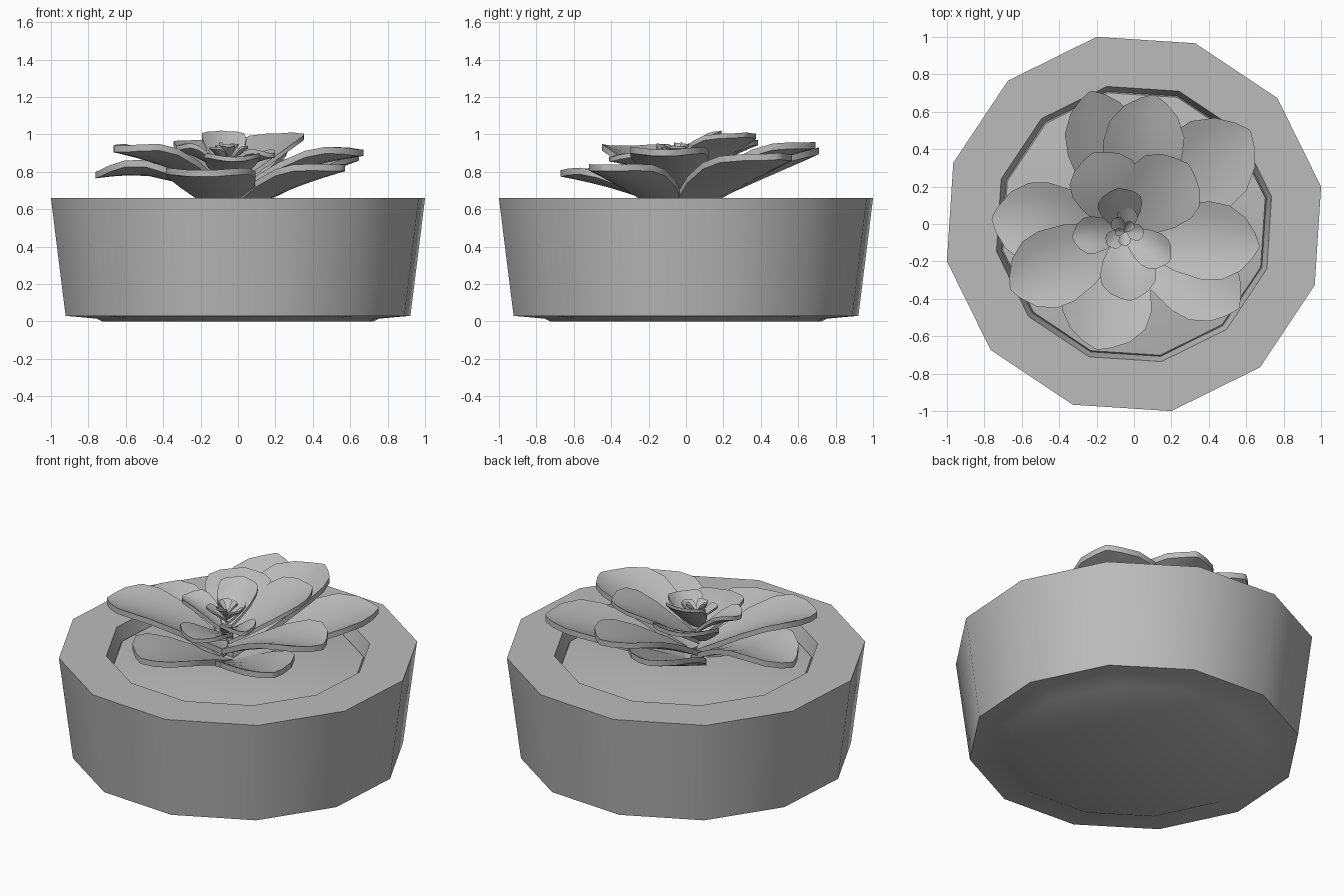
import bpy, bmesh, math
from mathutils import Vector

if "Cube" in bpy.data.objects:
    bpy.data.objects.remove(bpy.data.objects["Cube"])

grey = bpy.data.materials.new("plain_grey")
grey.use_nodes = True
grey.diffuse_color = (0.5, 0.5, 0.5, 1)
grey.node_tree.nodes["Principled BSDF"].inputs["Base Color"].default_value = (0.5, 0.5, 0.5, 1)

SIDES, TURN = 12, math.radians(11.3)
HEART = Vector((-0.05, -0.04))


def finish(name, bm, angle):
    bmesh.ops.recalc_face_normals(bm, faces=bm.faces)
    mesh = bpy.data.meshes.new(name)
    bm.to_mesh(mesh)
    bm.free()
    mesh.materials.append(grey)
    obj = bpy.data.objects.new(name, mesh)
    bpy.context.collection.objects.link(obj)
    bpy.ops.object.select_all(action='DESELECT')
    obj.select_set(True)
    bpy.context.view_layer.objects.active = obj
    bpy.ops.object.shade_smooth_by_angle(angle=math.radians(angle))
    return obj


def lathe(name, profile, angle):
    """Turn (radius, height) points into a twelve-sided solid, capped at both ends."""
    bm = bmesh.new()
    rings = []
    for r, z in profile:
        rings.append([bm.verts.new((r * math.cos(TURN + math.tau * i / SIDES),
                                    r * math.sin(TURN + math.tau * i / SIDES), z))
                      for i in range(SIDES)])
    for a, b in zip(rings, rings[1:]):
        for i in range(SIDES):
            j = (i + 1) % SIDES
            bm.faces.new((a[i], a[j], b[j], b[i]))
    bm.faces.new(rings[0])
    bm.faces.new(rings[-1])
    return finish(name, bm, angle)


# Pot with a low foot, a flat rim and a recessed bed
lathe("pot", [(0.74, 0), (0.77, 0.015), (0.94, 0.03), (1.02, 0.66),
              (0.75, 0.66), (0.72, 0.56)], 40)
lathe("soil", [(0.725, 0.56), (0.715, 0.58), (0.5, 0.61), (0.2, 0.63)], 40)

# Outline of a leaf: distance along it, share of its full width
OUTLINE = [(0, 0.25), (0.2, 0.58), (0.4, 0.86), (0.6, 1), (0.75, 0.95),
           (0.88, 0.68), (0.96, 0.32), (1, 0.04)]
ACROSS = [-1, -0.66, -0.33, 0, 0.33, 0.66, 1]


def leaf(name, tip, width, base_z, arch=0.03, cup=0.05, thick=0.035):
    """Cupped leaf from the heart of the plant to its tip; arch bows it upward."""
    bm = bmesh.new()
    end = Vector(tip[:2])
    run = end - HEART
    side = Vector((-run.y, run.x)).normalized()
    rows = []
    for t, share in OUTLINE:
        mid = HEART + run * t
        z = base_z + (tip[2] - base_z) * t + arch * math.sin(math.pi * t)
        row = []
        for v in ACROSS:
            p = mid + side * (v * share * width / 2)
            row.append(bm.verts.new((p.x, p.y, z + cup * (v * share) ** 2)))
        rows.append(row)
    for a, b in zip(rows, rows[1:]):
        for i in range(len(ACROSS) - 1):
            bm.faces.new((a[i], a[i + 1], b[i + 1], b[i]))
    bmesh.ops.recalc_face_normals(bm, faces=bm.faces)
    if sum(f.normal.z for f in bm.faces) < 0:
        bmesh.ops.reverse_faces(bm, faces=bm.faces)
    # Give the sheet a thickness below it
    top = list(bm.faces)
    extruded = bmesh.ops.extrude_face_region(bm, geom=top, use_keep_orig=True)
    for v in extruded["geom"]:
        if isinstance(v, bmesh.types.BMVert):
            v.co.z -= thick
    return finish(name, bm, 40)


# Outer ring
outer = [
    ((-0.23, 0.71, 0.93), 0.40, 0.60, 0.00),
    ((0.11, 0.69, 0.96), 0.43, 0.66, 0.03),
    ((0.62, 0.50, 0.90), 0.50, 0.60, 0.02),
    ((0.67, -0.12, 0.92), 0.42, 0.68, 0.04),
    ((0.56, -0.45, 0.84), 0.42, 0.60, 0.02),
    ((-0.20, -0.67, 0.81), 0.48, 0.62, 0.02),
    ((-0.66, -0.35, 0.94), 0.42, 0.68, 0.04),
    ((-0.76, 0.03, 0.80), 0.44, 0.64, 0.08),
]
for i, (tip, width, base, arch) in enumerate(outer):
    leaf(f"outer_leaf_{i + 1}", tip, width, base, arch)

# Middle ring
middle = [
    ((-0.22, 0.38, 0.97), 0.38, 0.74),
    ((0.29, 0.32, 1.01), 0.42, 0.74),
    ((-0.02, -0.41, 0.88), 0.30, 0.76),
    ((0.19, -0.20, 0.90), 0.20, 0.79),
    ((-0.33, -0.07, 0.94), 0.20, 0.79),
]
for i, (tip, width, base) in enumerate(middle):
    leaf(f"middle_leaf_{i + 1}", tip, width, base, 0.02, 0.04, 0.025)

# Upright leaf behind the heart, then the small leaves of the heart
leaf("upright_leaf", (-0.09, 0.19, 1.02), 0.24, 0.82, 0.0, 0.04, 0.02)
for i in range(7):
    a = math.radians(80 + 137.5 * i)
    reach = 0.13 - 0.013 * i
    tip = (HEART.x + reach * math.cos(a), HEART.y + reach * math.sin(a), 0.93 + 0.004 * i)
    leaf(f"heart_leaf_{i + 1}", tip, reach * 0.85, 0.84 + 0.01 * i, 0.0, 0.02, 0.012)
